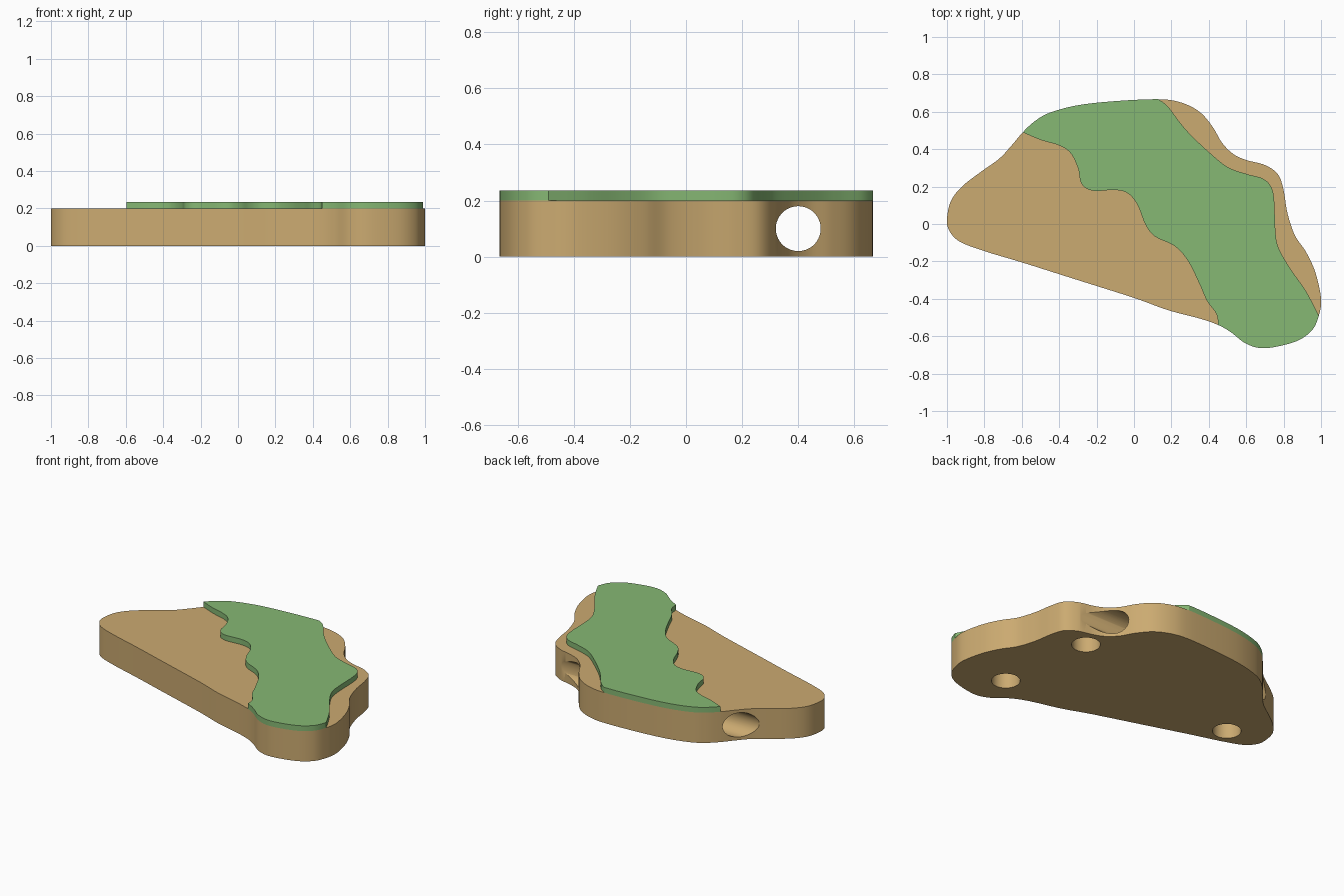
import bpy, bmesh, math
from mathutils import Vector

if "Cube" in bpy.data.objects:
    bpy.data.objects.remove(bpy.data.objects["Cube"])

SUB = 8  # curve samples per control segment


def material(name, rgb):
    m = bpy.data.materials.new(name)
    m.diffuse_color = (*rgb, 1)
    m.use_nodes = True
    m.node_tree.nodes["Principled BSDF"].inputs["Base Color"].default_value = m.diffuse_color
    return m


def smooth_curve(pts, closed):
    """Catmull-Rom curve through the points; control point i is sample i * SUB."""
    p = [Vector(q) for q in pts]
    n = len(p)
    get = (lambda i: p[i % n]) if closed else (lambda i: p[max(0, min(n - 1, i))])
    out = []
    for i in range(n if closed else n - 1):
        a, b, c, d = (get(i + k) for k in (-1, 0, 1, 2))
        for s in range(SUB):
            t = s / SUB
            out.append(0.5 * (2 * b + (c - a) * t + (2 * a - 5 * b + 4 * c - d) * t * t
                              + (3 * b - a - 3 * c + d) * t ** 3))
    if not closed:
        out.append(p[-1])
    return out


def slab(name, outline, z0, z1, mat):
    bm = bmesh.new()
    face = bm.faces.new([bm.verts.new((q.x, q.y, z0)) for q in outline])
    top = bmesh.ops.extrude_face_region(bm, geom=[face])["geom"]
    bmesh.ops.translate(bm, vec=(0, 0, z1 - z0),
                        verts=[v for v in top if isinstance(v, bmesh.types.BMVert)])
    bmesh.ops.recalc_face_normals(bm, faces=bm.faces)
    me = bpy.data.meshes.new(name)
    bm.to_mesh(me)
    bm.free()
    me.materials.append(mat)
    ob = bpy.data.objects.new(name, me)
    bpy.context.collection.objects.link(ob)
    return ob


def activate(ob):
    bpy.ops.object.select_all(action='DESELECT')
    ob.select_set(True)
    bpy.context.view_layer.objects.active = ob


def drill(ob, location, radius, depth, rotation=(0, 0, 0)):
    bpy.ops.mesh.primitive_cylinder_add(vertices=64, radius=radius, depth=depth,
                                        location=location, rotation=rotation)
    cutter = bpy.context.object
    cutter.hide_render = True
    cutter.data.materials.append(ob.data.materials[0])
    activate(ob)
    mod = ob.modifiers.new("hole", 'BOOLEAN')
    mod.operation, mod.solver, mod.object = 'DIFFERENCE', 'EXACT', cutter
    bpy.ops.object.modifier_apply(modifier=mod.name)
    bpy.data.objects.remove(cutter)


tan = material("tan", (0.60, 0.405, 0.165))
green = material("green", (0.24, 0.48, 0.175))

# Outline of the base, clockwise from the left tip
outline_pts = [
    (-1, 0.02), (-0.98, 0.12), (-0.92, 0.2), (-0.82, 0.278), (-0.72, 0.35), (-0.65, 0.425),
    (-0.595, 0.49), (-0.53, 0.55), (-0.45, 0.595), (-0.3, 0.635), (-0.1, 0.657),
    (0.13, 0.667), (0.25, 0.65), (0.35, 0.6), (0.42, 0.52), (0.47, 0.435), (0.53, 0.375),
    (0.6, 0.342), (0.7, 0.315), (0.77, 0.265), (0.8, 0.18), (0.82, 0.06), (0.86, -0.06),
    (0.92, -0.15), (0.97, -0.26), (1, -0.4), (0.988, -0.49), (0.95, -0.57), (0.86, -0.63),
    (0.7, -0.664), (0.6, -0.64), (0.52, -0.58), (0.45, -0.54), (0.35, -0.505),
    (0.18, -0.46), (0, -0.395), (-0.3, -0.3), (-0.6, -0.205), (-0.8, -0.145),
    (-0.93, -0.095), (-0.985, -0.04)]
# Inner edges of the green layer, from outline point to outline point
right_pts = [
    outline_pts[11], (0.18, 0.63), (0.24, 0.55), (0.3, 0.48), (0.4, 0.385), (0.5, 0.305),
    (0.6, 0.268), (0.69, 0.242), (0.735, 0.195), (0.75, 0.12), (0.755, -0.02),
    (0.77, -0.12), (0.83, -0.23), (0.92, -0.36), outline_pts[26]]
left_pts = [
    outline_pts[32], (0.44, -0.48), (0.39, -0.41), (0.35, -0.32), (0.29, -0.2),
    (0.22, -0.12), (0.11, -0.065), (0.06, 0.0), (0.02, 0.1), (-0.03, 0.162), (-0.1, 0.182),
    (-0.22, 0.178), (-0.28, 0.215), (-0.3, 0.3), (-0.34, 0.38), (-0.4, 0.42),
    (-0.5, 0.45), outline_pts[6]]

rim = smooth_curve(outline_pts, True)

# Base slab with a cross hole along x and three blind holes underneath
base = slab("base_slab", rim, 0, 0.2, tan)
drill(base, (0, 0.4, 0.1), 0.08, 2.4, (0, math.pi / 2, 0))
for x, y in ((0.65, -0.42), (0.56, 0.22), (-0.75, -0.03)):
    drill(base, (x, y, 0.05), 0.086, 0.2)

# Raised green layer, flush with the base where it reaches the rim
layer_outline = (rim[6 * SUB:11 * SUB] + smooth_curve(right_pts, False)[:-1]
                 + rim[26 * SUB:32 * SUB] + smooth_curve(left_pts, False)[:-1])
layer = slab("green_layer", layer_outline, 0.2, 0.235, green)

for ob in (base, layer):
    activate(ob)
    bpy.ops.object.shade_smooth_by_angle(angle=math.radians(30))
